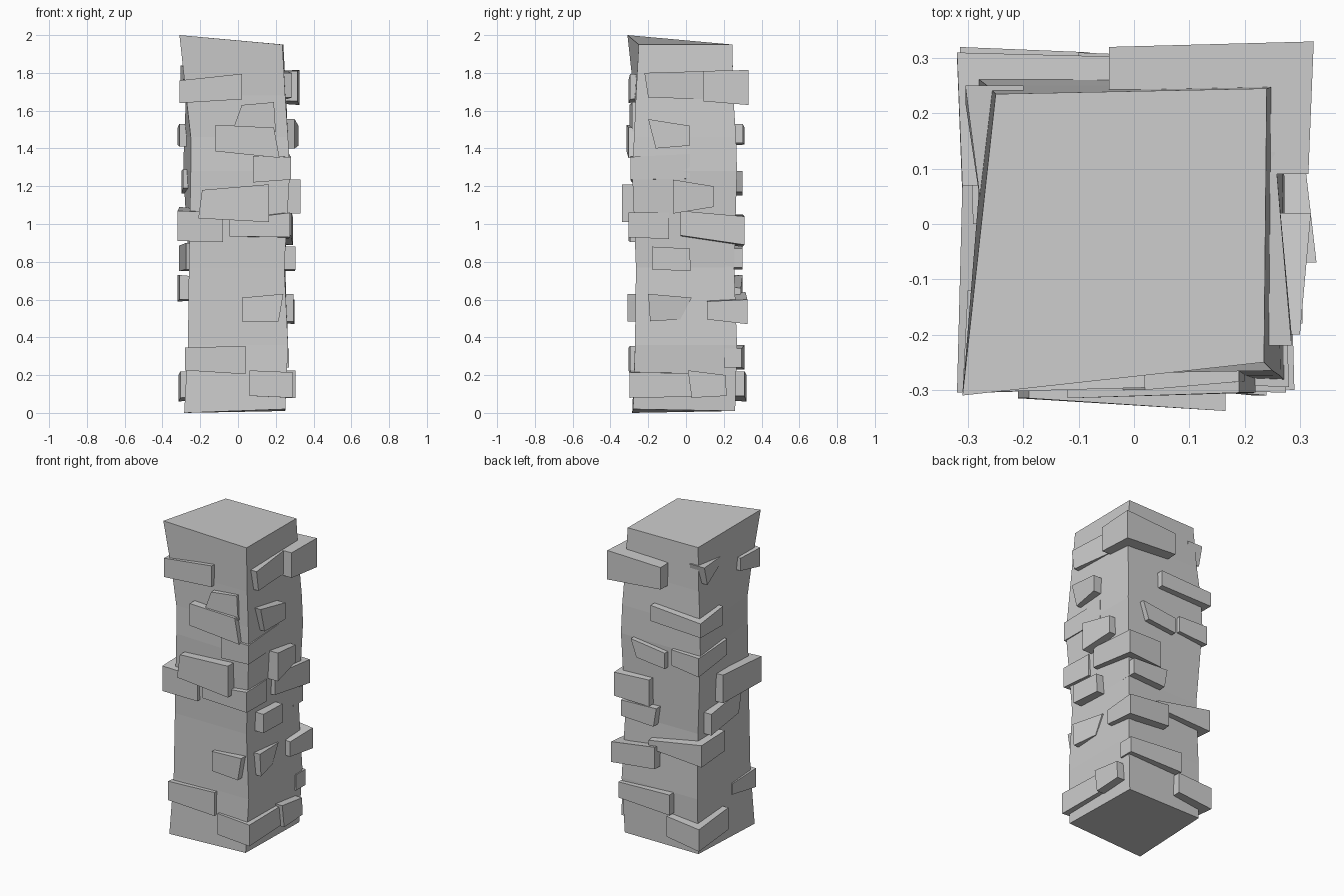
import bpy, bmesh


def make_object(name, verts, faces):
    me = bpy.data.meshes.new(name)
    bm = bmesh.new()
    vs = [bm.verts.new(v) for v in verts]
    for f in faces:
        bm.faces.new([vs[i] for i in f])
    bmesh.ops.recalc_face_normals(bm, faces=bm.faces)
    bm.to_mesh(me)
    bm.free()
    ob = bpy.data.objects.new(name, me)
    bpy.context.collection.objects.link(ob)
    return ob


BOX = [(0, 1, 2, 3), (4, 5, 6, 7), (0, 1, 5, 4), (1, 2, 6, 5), (2, 3, 7, 6), (3, 0, 4, 7)]


def face_stone(name, side, quad, d0, d1):
    """Stone on one face: outer quad (u, z) bottom a, bottom b, top b, top a;
    d0 / d1 are the outward distances at end a / end b."""
    place = {"front": lambda u, d: (u, -d), "back": lambda u, d: (u, d),
             "right": lambda u, d: (d, u), "left": lambda u, d: (-d, u)}[side]
    outs = [d0, d1, d1, d0]
    outer = [(*place(u, d), z) for (u, z), d in zip(quad, outs)]
    inner = [(*place(u, 0.2), z) for u, z in quad]
    make_object(name, outer + inner, BOX)


def corner_stone(name, cx, cy, ex, ey, zc, zx, zy):
    """Stone wrapping a pillar corner (cx, cy); ex / ey are its far ends along
    x / y; zc, zx, zy are (bottom, top) heights at the corner and those ends."""
    zi = [(a + b) / 2 for a, b in zip(zx, zy)]
    ring = [(cx, cy, zc), (ex, cy * 0.97, zx), (ex, ey, zi), (cx * 0.97, ey, zy)]
    make_object(name, [(x, y, z[0]) for x, y, z in ring] +
                [(x, y, z[1]) for x, y, z in ring], BOX)


# pillar shaft: slightly uneven square rings
# (front-left xy, front-right xy, back-right xy, back-left xy, z)
rings = [
    (-.285, -.285, .25, -.28, .25, .26, -.27, .26, 0.01),
    (-.265, -.27, .265, -.27, .265, .27, -.265, .265, 0.36),
    (-.26, -.265, .245, -.265, .25, .255, -.26, .25, 0.77),
    (-.25, -.265, .275, -.285, .27, .27, -.29, .27, 1.28),
    (-.25, -.265, .265, -.275, .265, .265, -.285, .265, 1.46),
    (-.275, -.275, .25, -.265, .255, .25, -.265, .25, 1.68),
    (-.31, -.31, .235, -.25, .24, .245, -.25, .235, 1.95)]
verts = []
for r in rings:
    verts += [(r[2 * i], r[2 * i + 1], r[8]) for i in range(4)]
verts[0] = (*verts[0][:2], 0.0)
verts[1] = (*verts[1][:2], 0.02)
verts[24] = (*verts[24][:2], 2.0)
n = len(rings)
faces = [(0, 1, 2, 3), tuple(range(4 * n - 4, 4 * n))]
for k in range(n - 1):
    for i in range(4):
        j = (i + 1) % 4
        faces.append((4 * k + i, 4 * k + j, 4 * k + 4 + j, 4 * k + 4 + i))
make_object("pillar_shaft", verts, faces)

# stones standing out of a single face
front = [
    ([(-.02, 1.52), (.20, 1.49), (.19, 1.645), (.02, 1.63)], .30, .285),
    ([(-.12, 1.385), (.22, 1.35), (.19, 1.51), (-.12, 1.525)], .315, .305),
    ([(-.21, 1.03), (.165, 1.01), (.165, 1.21), (-.19, 1.18)], .315, .338),
    ([(.02, .485), (.215, .485), (.24, .63), (.02, .61)], .29, .31)]
right = [
    ([(-.20, 1.67), (.115, 1.66), (.13, 1.81), (-.22, 1.80)], .285, .255),
    ([(-.16, 1.40), (.02, 1.415), (.02, 1.52), (-.20, 1.555)], .30, .32),
    ([(-.07, 1.055), (.145, 1.09), (.145, 1.20), (-.07, 1.235)], .33, .305),
    ([(-.18, .76), (.025, .75), (.02, .87), (-.18, .88)], .305, .30),
    ([(-.19, .485), (-.03, .495), (.03, .61), (-.20, .63)], .295, .265),
    ([(.03, .08), (.215, .09), (.21, .20), (.01, .225)], .305, .305)]
back = [
    ([(-.06, 1.15), (.14, 1.17), (.18, 1.28), (-.06, 1.25)], .30, .30),
    ([(.02, .76), (.25, .77), (.25, .87), (.0, .88)], .30, .30),
    ([(-.10, .23), (.27, .24), (.27, .34), (-.10, .36)], .31, .295)]
left = [
    ([(.02, 1.80), (.22, 1.72), (.25, 1.84), (.02, 1.83)], .275, .305),
    ([(-.14, .76), (.19, .75), (.19, .885), (-.17, .90)], .275, .312)]
for side, stones in (("front", front), ("right", right), ("back", back), ("left", left)):
    for i, (quad, d0, d1) in enumerate(stones):
        face_stone(f"{side}_stone_{i + 1}", side, quad, d0, d1)

# stones wrapping the corners
corners = {
    "front_left": [
        (-.31, -.305, .02, -.12, (1.64, 1.76), (1.66, 1.795), (1.68, 1.76)),
        (-.32, -.305, -.08, .07, (.91, 1.07), (.905, 1.06), (.91, 1.09)),
        (-.28, -.305, .04, -.08, (.225, .345), (.205, .355), (.26, .33))],
    "front_right": [
        (.28, -.295, .08, .02, (1.235, 1.355), (1.22, 1.36), (1.24, 1.37)),
        (.275, -.305, -.045, -.09, (.93, 1.06), (.935, 1.02), (.92, 1.06)),
        (.29, -.30, .06, .03, (.08, .215), (.09, .225), (.085, .21))],
    "back_right": [
        (.325, .33, -.045, .09, (1.63, 1.815), (1.66, 1.80), (1.65, 1.81)),
        (.29, .31, .05, -.03, (.89, 1.04), (.88, 1.05), (.94, 1.07)),
        (.30, .325, .0, .11, (.47, .60), (.50, .64), (.495, .59))],
    "back_left": [
        (-.32, .31, .04, .07, (1.42, 1.51), (1.43, 1.53), (1.41, 1.53)),
        (-.30, .30, -.10, .0, (1.16, 1.28), (1.18, 1.28), (1.19, 1.29)),
        (-.32, .30, .06, .05, (.59, .73), (.61, .66), (.60, .73)),
        (-.315, .32, -.08, .01, (.06, .20), (.09, .22), (.08, .22))],
}
for where, stones in corners.items():
    for i, args in enumerate(stones):
        corner_stone(f"{where}_corner_stone_{i + 1}", *args)
